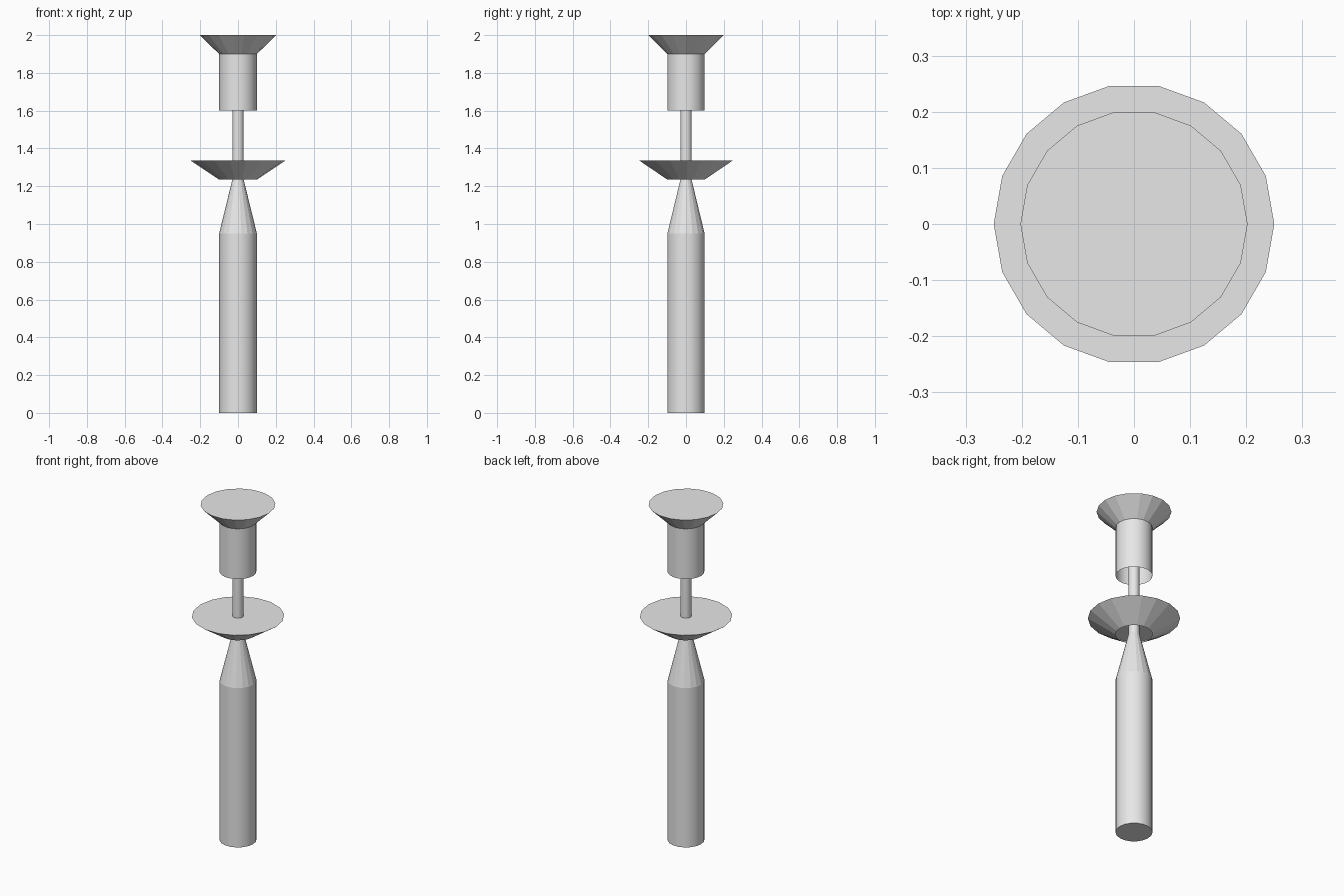
import bpy
import bmesh
from math import cos, sin, tau, radians

SIDES = 18

default_cube = bpy.data.objects.get("Cube")
if default_cube:
    bpy.data.objects.remove(default_cube, do_unlink=True)

# Single plain grey material
grey = bpy.data.materials.new("light_grey")
grey.use_nodes = True
colour = (0.8, 0.8, 0.8, 1)
grey.diffuse_color = colour
grey.node_tree.nodes["Principled BSDF"].inputs["Base Color"].default_value = colour


def lathe(name, profile, cap_bottom=False, cap_top=False, smooth=False):
    """Stack rings of (radius, height) into a faceted round part."""
    bm = bmesh.new()
    rings = [
        [bm.verts.new((r * cos(tau * i / SIDES), r * sin(tau * i / SIDES), z))
         for i in range(SIDES)]
        for r, z in profile
    ]
    for low, high in zip(rings, rings[1:]):
        for i in range(SIDES):
            j = (i + 1) % SIDES
            bm.faces.new((low[i], low[j], high[j], high[i]))
    if cap_bottom:
        bm.faces.new(rings[0][::-1])
    if cap_top:
        bm.faces.new(rings[-1])
    mesh = bpy.data.meshes.new(name)
    bm.to_mesh(mesh)
    bm.free()
    mesh.materials.append(grey)
    obj = bpy.data.objects.new(name, mesh)
    bpy.context.collection.objects.link(obj)
    if smooth:
        bpy.ops.object.select_all(action="DESELECT")
        obj.select_set(True)
        bpy.context.view_layer.objects.active = obj
        bpy.ops.object.shade_smooth_by_angle(angle=radians(30))
    return obj


# Lower shaft with its tapering neck
lathe("lower_shaft", [(0.1, 0), (0.1, 0.95)], cap_bottom=True, smooth=True)
lathe("tapered_neck", [(0.1, 0.95), (0.03, 1.235)])

# Thin rod running up into the hollow upper sleeve
lathe("thin_rod", [(0.03, 1.235), (0.03, 1.9)], cap_top=True, smooth=True)

# Flared cups, open underneath and flat on top
lathe("middle_cup", [(0.1, 1.235), (0.25, 1.335)], cap_top=True)
lathe("top_cup", [(0.1, 1.9), (0.2025, 2)], cap_top=True)

# Upper sleeve, open at the bottom
lathe("upper_sleeve", [(0.1, 1.6), (0.1, 1.9)], smooth=True)
